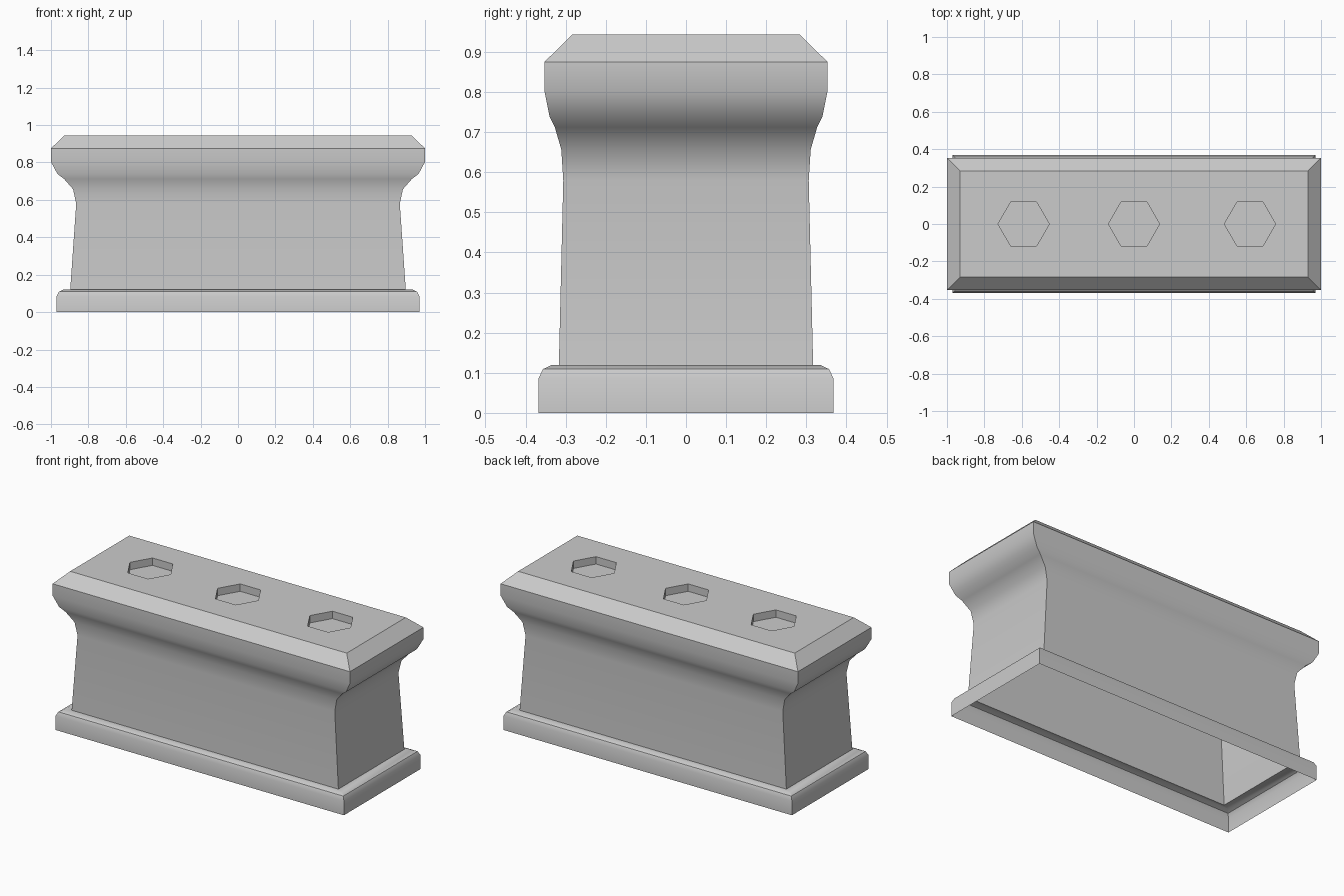
import bpy, bmesh, math
from mathutils import Vector

if "Cube" in bpy.data.objects:
    bpy.data.objects.remove(bpy.data.objects["Cube"])

bm = bmesh.new()


def ring(points):
    return [bm.verts.new(p) for p in points]


def bridge(a, b):
    n = len(a)
    for i in range(n):
        j = (i + 1) % n
        bm.faces.new((a[i], a[j], b[j], b[i]))


def rect(hx, hy, z):
    return ring([(-hx, -hy, z), (hx, -hy, z), (hx, hy, z), (-hx, hy, z)])


# Stepped base, tapered body and flared cap: half width, half depth, height
profile = [
    (0.97, 0.368, 0.0), (0.97, 0.368, 0.085), (0.958, 0.357, 0.109),
    (0.935, 0.334, 0.12), (0.897, 0.317, 0.12), (0.865, 0.306, 0.58),
    (0.882, 0.311, 0.657), (0.93, 0.327, 0.712), (0.965, 0.34, 0.738),
    (1.0, 0.353, 0.803), (1.0, 0.353, 0.875), (0.93, 0.284, 0.943),
]
rings = [rect(*p) for p in profile]
for lower, upper in zip(rings, rings[1:]):
    bridge(lower, upper)

# Hexagonal sockets sunk into the top
top_z, depth, radius = 0.943, 0.045, 0.137
loops = [rings[-1]]
for cx in (-0.59, 0.0, 0.62):
    hexagon = [(cx + radius * math.cos(k * math.pi / 3),
                radius * math.sin(k * math.pi / 3)) for k in range(6)]
    rim = ring([(x, y, top_z) for x, y in hexagon])
    floor = ring([(x, y, top_z - depth) for x, y in hexagon])
    bridge(floor[::-1], rim[::-1])
    bm.faces.new(floor)
    loops.append(rim)

# Top face filled around the sockets
edges = []
for loop in loops:
    for a, b in zip(loop, loop[1:] + loop[:1]):
        edges.append(bm.edges.get((a, b)) or bm.edges.new((a, b)))
filled = bmesh.ops.triangle_fill(bm, edges=edges, use_beauty=True,
                                 normal=Vector((0, 0, 1)))
bm.normal_update()
for f in filled["geom"]:
    if isinstance(f, bmesh.types.BMFace) and f.normal.z < 0:
        f.normal_flip()

mesh = bpy.data.meshes.new("socketed_plinth")
bm.to_mesh(mesh)
bm.free()
plinth = bpy.data.objects.new("socketed_plinth", mesh)
bpy.context.collection.objects.link(plinth)
bpy.context.view_layer.objects.active = plinth
plinth.select_set(True)
bpy.ops.object.shade_smooth_by_angle(angle=math.radians(33))
